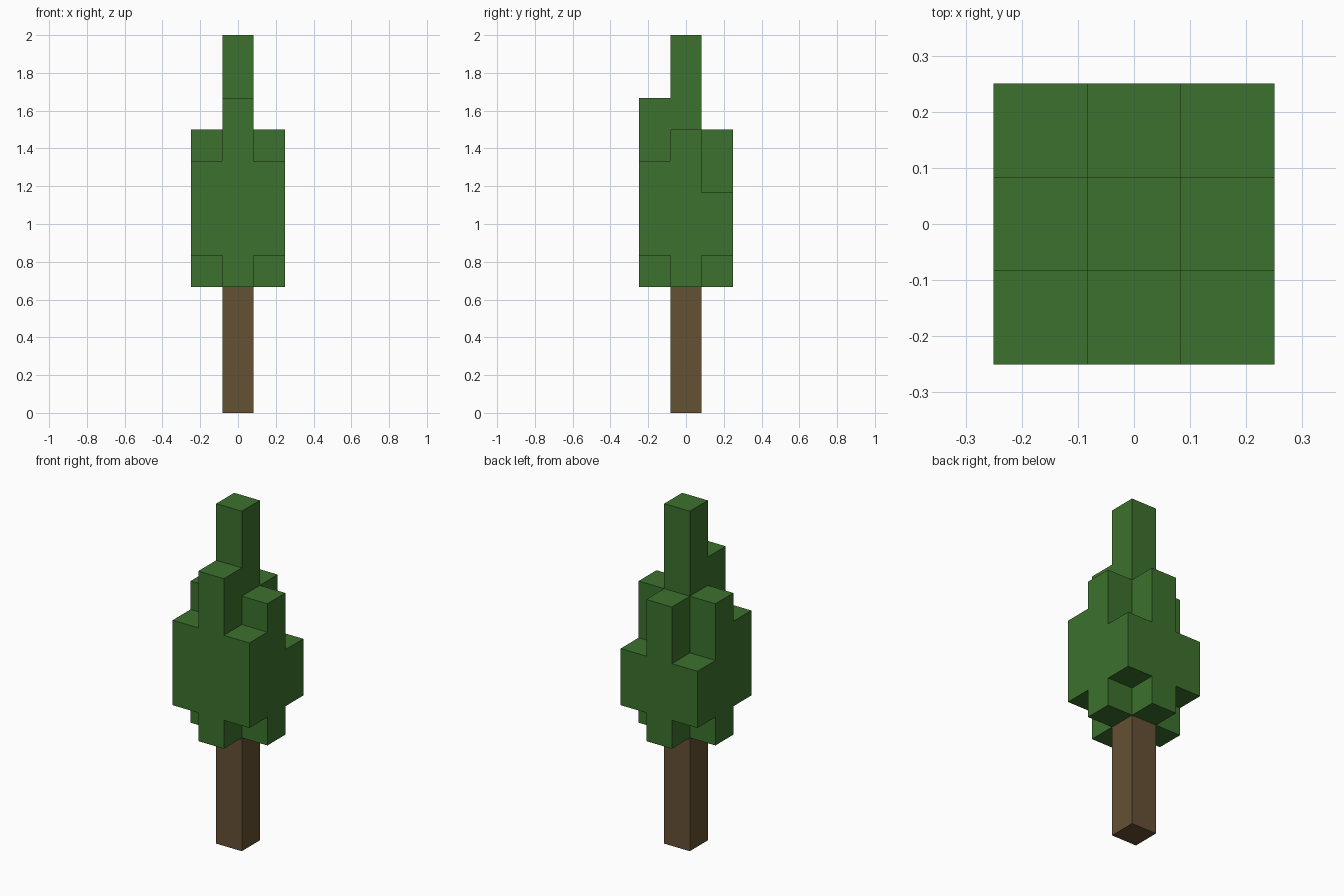
import bpy
import bmesh
from mathutils import Vector

if "Cube" in bpy.data.objects:
    bpy.data.objects.remove(bpy.data.objects["Cube"])

U = 1 / 6  # side of one block


def material(name, rgb):
    mat = bpy.data.materials.new(name)
    mat.use_nodes = True
    mat.diffuse_color = (*rgb, 1)
    mat.node_tree.nodes["Principled BSDF"].inputs["Base Color"].default_value = (*rgb, 1)
    return mat


def block_object(name, cells, neighbours, mat):
    """Skin a set of unit blocks, leaving out faces that touch another block."""
    bm = bmesh.new()
    solid = cells | neighbours
    for cell in cells:
        for axis in range(3):
            for sign in (-1, 1):
                n = Vector((0, 0, 0))
                n[axis] = sign
                if tuple(int(a + b) for a, b in zip(cell, n)) in solid:
                    continue
                u = Vector((0, 0, 0))
                u[(axis + 1) % 3] = 1
                v = n.cross(u)
                mid = Vector(cell) + Vector((0, 0, 0.5)) + n / 2
                corners = [(-1, -1), (1, -1), (1, 1), (-1, 1)]
                bm.faces.new([bm.verts.new((mid + (u * a + v * b) / 2) * U)
                              for a, b in corners])
    # Join the blocks and merge their flat sides into whole faces
    bmesh.ops.remove_doubles(bm, verts=bm.verts, dist=0.001)
    bmesh.ops.dissolve_limit(bm, angle_limit=0.01, verts=bm.verts, edges=bm.edges)
    mesh = bpy.data.meshes.new(name)
    bm.to_mesh(mesh)
    bm.free()
    mesh.materials.append(mat)
    obj = bpy.data.objects.new(name, mesh)
    bpy.context.collection.objects.link(obj)
    return obj


# Trunk: a single column
trunk = {(0, 0, z) for z in range(4)}

# Crown: nine columns, the corners starting one block higher
tops = {
    (0, 0): 12,
    (0, -1): 10, (0, 1): 9, (-1, 0): 9, (1, 0): 9,
    (-1, -1): 8, (1, -1): 8, (-1, 1): 7, (1, 1): 7,
}
crown = {(x, y, z) for (x, y), top in tops.items()
         for z in range(5 if x and y else 4, top)}

block_object("trunk", trunk, crown, material("bark brown", (0.133, 0.082, 0.033)))
block_object("crown", crown, trunk, material("leaf green", (0.045, 0.165, 0.027)))
